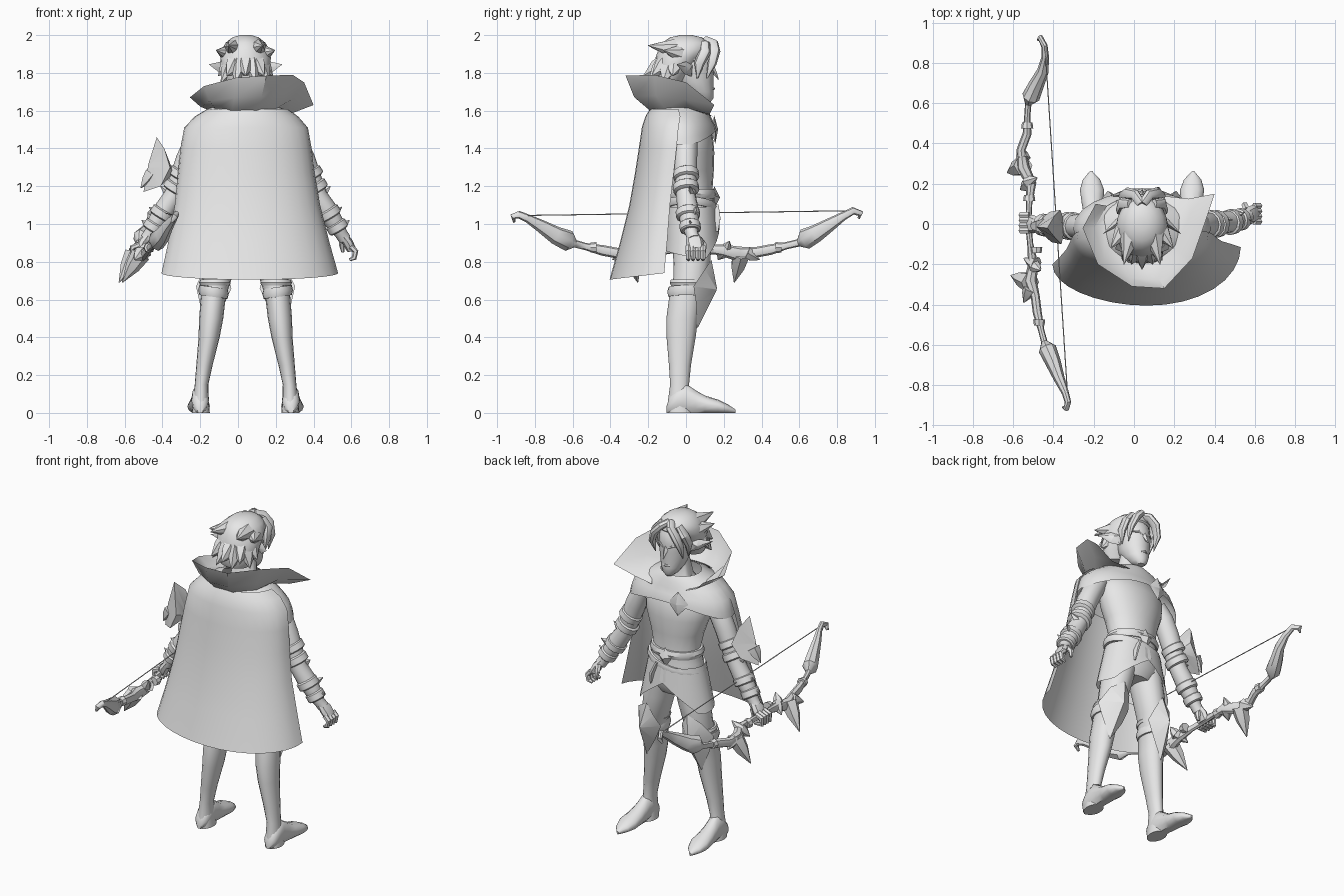
import bpy, bmesh, math
from mathutils import Vector as V

CX = 0.04                       # mirror line of the body
GREY = bpy.data.materials.new("plain grey")
GREY.diffuse_color = (0.8, 0.8, 0.8, 1)


def skin(name, rings, wrap=True, caps=True, loop=False):
    """Join rows of points into a surface."""
    bm = bmesh.new()
    rows = [[bm.verts.new(p) for p in r] for r in rings]
    n = len(rows[0])
    pairs = list(zip(rows, rows[1:])) + ([(rows[-1], rows[0])] if loop else [])
    for a, b in pairs:
        for i in range(n if wrap else n - 1):
            j = (i + 1) % n
            bm.faces.new((a[i], a[j], b[j], b[i]))
    if wrap and caps and not loop:
        bm.faces.new(rows[0])
        bm.faces.new(rows[-1])
    bmesh.ops.recalc_face_normals(bm, faces=bm.faces)
    me = bpy.data.meshes.new(name)
    bm.to_mesh(me)
    bm.free()
    me.materials.append(GREY)
    ob = bpy.data.objects.new(name, me)
    bpy.context.collection.objects.link(ob)
    return ob


def loft(name, secs, n=16, caps=True):
    """Stack of ellipses: z, centre x, centre y, radius x, radius y."""
    turn = [2 * math.pi * i / n for i in range(n)]
    return skin(name, [[(x + rx * math.cos(a), y + ry * math.sin(a), z) for a in turn]
                       for z, x, y, rx, ry in secs], caps=caps)


def tube(name, pts, radii, n=8, flat=1.0):
    """Round or flattened tube along a path."""
    pts = [V(p) for p in pts]
    d = (pts[-1] - pts[0]).normalized()
    ref = V((0, 1, 0)) if abs(d.z) > 0.65 else V((0, 0, 1))
    rings = []
    for i, p in enumerate(pts):
        t = (pts[min(i + 1, len(pts) - 1)] - pts[max(i - 1, 0)]).normalized()
        u = t.cross(ref).normalized()
        w = u.cross(t)
        rings.append([p + radii[i] * (u * math.cos(k * 2 * math.pi / n) * flat
                                      + w * math.sin(k * 2 * math.pi / n)) for k in range(n)])
    return skin(name, rings)


def spike(name, base, tip, r, n=5, flat=1.0):
    b, t = V(base), V(tip)
    return tube(name, [b, b.lerp(t, .45), t], [r, r * .75, .002], n, flat)


def plate(name, outline, front, back):
    """Faceted plate with a raised middle."""
    return skin(name, [[V(front).lerp(V(p), .04) for p in outline], outline,
                       [V(back).lerp(V(p), .04) for p in outline]])


def band(name, c, rx, ry, r, h, tilt=0, lean=0):
    """Belt or ring around the body."""
    rings = []
    for i in range(20):
        a = 2 * math.pi * i / 20
        rings.append([(c[0] + (rx + r * math.cos(b)) * math.cos(a),
                       c[1] + (ry + r * math.cos(b)) * math.sin(a),
                       c[2] + h * math.sin(b) + tilt * math.cos(a) + lean * math.sin(a))
                      for b in [k * math.pi / 3 for k in range(6)]])
    return skin(name, rings, loop=True)


# torso and neck
loft("torso", [(.90, CX, .03, .12, .09), (.95, CX, .03, .17, .12), (1.02, CX, .03, .18, .13),
               (1.10, CX, .03, .162, .122), (1.18, CX, .03, .145, .11), (1.28, CX, .025, .168, .122),
               (1.38, CX, .02, .205, .13), (1.46, CX, .015, .215, .128), (1.52, CX, .005, .2, .112),
               (1.57, CX, 0, .15, .09), (1.62, CX, 0, .08, .07), (1.75, CX, .02, .06, .06)], 20)

# belts, buckle and hanging strap
band("waist_belt", (CX, .03, 1.16), .15, .114, .018, .028)
band("slung_belt", (CX, .03, 1.09), .172, .126, .014, .024, .035, -.01)
plate("buckle", [(CX - .05, .15, 1.15), (CX, .15, 1.2), (CX + .05, .15, 1.15), (CX, .15, 1.08)],
      (CX, .18, 1.14), (CX, .13, 1.14))
tube("belt_tail", [(.09, .155, 1.1), (.12, .16, 1.03), (.13, .16, .96)], [.02, .026, .012], 6, .5)

# hip skirt, open at the front and pointed at the outer thigh
for s, side in ((1, "right"), (-1, "left")):
    rows = []
    for f in (0, .35, .7, 1):
        row = []
        for i in range(13):
            q = i / 12
            a = math.radians(95 - 185 * q)
            hem = 1.0 - .19 * min(1, q / .36) + .06 * max(0, (q - .36) / .64)
            row.append((CX + s * (.178 + .062 * f) * math.cos(a),
                        .03 + (.134 + .014 * f) * math.sin(a), 1.09 + (hem - 1.09) * f))
        rows.append(row)
    skin("hip_skirt_" + side, rows, wrap=False)

# legs, boots and knee armour
for s, side in ((1, "right"), (-1, "left")):
    def X(d):
        return CX + s * d
    loft("leg_" + side, [(z, X(d), y, rx, ry) for z, d, y, rx, ry in (
        (.98, .09, .03, .09, .11), (.85, .12, .032, .09, .1), (.72, .148, .028, .078, .094),
        (.62, .17, .0, .066, .088), (.5, .182, -.02, .064, .084), (.4, .193, -.026, .056, .077),
        (.25, .218, -.032, .043, .058), (.15, .233, -.034, .036, .05), (.06, .237, -.034, .042, .062),
        (0, .237, -.03, .048, .07))])
    foot = [(-.102, .016, .04), (-.085, .038, .09), (-.05, .046, .13), (.0, .046, .155), (.05, .047, .12),
            (.1, .054, .092), (.17, .06, .07), (.22, .043, .046), (.262, .006, .018)]
    skin("boot_" + side, [[(X(.24 + .05 * max(0, y)) + rx * math.cos(a), y,
                            max(0, h / 2 + h * .62 * math.sin(a)) if math.sin(a) < 0 else h / 2 + h / 2 * math.sin(a))
                           for a in [k * math.pi / 6 for k in range(12)]] for y, rx, h in foot])
    band("knee_band_" + side, (X(.17), .0, .64), .068, .086, .013, .03, s * .01)
    band("boot_cuff_" + side, (X(.162), .01, .69), .072, .084, .012, .018)
    plate("knee_guard_" + side,
          [(X(.14), .135, .81), (X(.1), .125, .74), (X(.075), .085, .66), (X(.12), .08, .56), (X(.19), .06, .445),
           (X(.24), .055, .57), (X(.262), .04, .67), (X(.22), .1, .76)], (X(.17), .165, .655), (X(.17), .05, .655))

# arms with cuffs
arm = [(.22, 0, 1.5, .05), (.265, 0, 1.43, .062), (.308, -.003, 1.34, .062), (.352, 0, 1.22, .057),
       (.38, 0, 1.15, .052), (.425, .01, 1.08, .056), (.475, .02, 1.0, .048), (.505, .03, .95, .034),
       (.525, .04, .92, .034)]
cuffs = [(.342, 0, 1.26, .069), (.367, 0, 1.19, .069), (.44, .01, 1.055, .064), (.485, .022, .985, .056)]
axis = V((.16, .03, -.27)).normalized()
for s, side in ((1, "right"), (-1, "left")):
    def P(d, y, z):
        return V((CX + s * d, y if s > 0 else y * .2 - .01, z))
    tube("arm_" + side, [P(*p[:3]) for p in arm], [p[3] for p in arm], 12)
    ax = V((axis.x * s, axis.y, axis.z))
    for i, (d, y, z, r) in enumerate(cuffs):
        c = P(d, y, z)
        tube(f"cuff_{side}_{i}", [c - ax * .025, c - ax * .018, c + ax * .018, c + ax * .025],
             [r * .85, r, r, r * .85], 12)
    # fins on the forearm guard
    for i, (d, z) in enumerate(((.40, 1.2), (.46, 1.09), (.5, 1.02))):
        spike(f"forearm_fin_{side}_{i}", P(d, .03, z - .04), P(d + .05, .06 if i == 1 else .02, z), .026, 4, .6)
    # hand
    tube("palm_" + side, [P(.515, .035, .94), P(.54, .045, .905), P(.56, .055, .865)],
         [.034, .046, .042], 8, .6)
    for k in range(4):
        y = .012 + .026 * k
        bend = [(.557, .88), (.582, .855), (.575, .82), (.55, .81)] if s > 0 else \
               [(.56, .89), (.6, .875), (.6, .835), (.55, .83)]
        tube(f"finger_{side}_{k}", [(CX + s * d, y if s > 0 else y - .045, z) for d, z in bend],
             [.016, .016, .014, .008], 6)
    tube("thumb_" + side, [P(.52, .07, .92), P(.51, .095, .89), P(.515, .1, .85)], [.018, .016, .008], 6)

# leaf shaped guard on the bow arm
plate("arm_guard", [(-.43, -.02, 1.46), (-.395, .04, 1.4), (-.365, .07, 1.3), (-.42, .06, 1.22),
                    (-.5, -.01, 1.17), (-.41, -.09, 1.2), (-.36, -.1, 1.3), (-.39, -.07, 1.4)],
      (-.48, -.015, 1.3), (-.34, -.01, 1.27))
spike("arm_guard_tip", (-.46, -.01, 1.27), (-.515, -.01, 1.19), .04, 5)

# shoulder mantle, its front hem rising to the clasp
mantle = loft("mantle", [(1.64, CX, -.01, .12, .11), (1.61, CX, -.03, .2, .15), (1.57, CX, -.03, .262, .16),
                         (1.52, CX, -.025, .314, .17), (1.46, CX, -.02, .334, .178), (1.42, CX, -.02, .342, .182)],
              24, caps=False)
for v in mantle.data.vertices:
    if v.co.y > 0 and v.co.z < 1.55:
        v.co.z += (1.57 - v.co.z) * .5 * (v.co.y / .162) ** 2

# clasp
plate("clasp", [(-.05, .15, 1.575), (-.115, .135, 1.5), (-.05, .155, 1.425), (.015, .155, 1.5)],
      (-.05, .17, 1.5), (-.05, .13, 1.5))

# cape: z, left x, right x, left y, right y, back y
rows = []
for z, xl, xr, yl, yr, yb in ((1.61, -.16, .26, -.04, -.04, -.19), (1.57, -.228, .318, -.03, -.03, -.215),
                              (1.51, -.285, .37, -.04, -.04, -.234),
                              (1.4, -.305, .39, -.06, -.05, -.25), (1.27, -.318, .405, -.09, -.065, -.27),
                              (1.1, -.335, .435, -.125, -.085, -.3), (.9, -.37, .485, -.165, -.1, -.35),
                              (.74, -.405, .53, -.2, -.115, -.405)):
    row = []
    for i in range(17):
        a = math.pi * (i / 16 - .5)
        q = (math.sin(a) + 1) / 2
        ye = yl + (yr - yl) * q
        drop = .035 * math.cos(a) if z < .8 else 0
        row.append((xl + (xr - xl) * q, ye + (yb - ye) * math.cos(a), z - drop))
    rows.append(row)
skin("cape", rows, wrap=False)

# standing collar, flaring outward
top = [(-.19, .1, 1.65), (-.255, -.02, 1.67), (-.18, -.2, 1.73), (-.01, -.31, 1.775),
       (.15, -.32, 1.785), (.29, -.17, 1.79), (.35, 0, 1.75), (.4, .15, 1.63)]
low = [(-.08, .12, 1.58), (-.14, .02, 1.61), (-.12, -.11, 1.61), (-.03, -.19, 1.6),
       (.1, -.19, 1.6), (.2, -.11, 1.61), (.22, .02, 1.61), (.14, .14, 1.57)]
mid = [V(a).lerp(V(b), .5) + V((0, -.02, -.02)) for a, b in zip(low, top)]
skin("collar", [low, mid, top], wrap=False)

# head, nose, mouth
loft("head", [(1.645, CX, .105, .022, .025), (1.665, CX, .09, .045, .055), (1.70, CX, .07, .066, .075),
              (1.75, CX, .05, .082, .095), (1.80, CX, .042, .09, .105), (1.85, CX, .037, .094, .11),
              (1.90, CX, .03, .094, .11), (1.95, CX, .015, .075, .09)])
spike("nose", (CX, .135, 1.83), (CX, .172, 1.765), .016, 4)
tube("mouth", [(CX - .025, .137, 1.715), (CX, .146, 1.717), (CX + .025, .137, 1.715)], [.004, .008, .004], 6)

# hair cap
loft("hair", [(2.0, CX, .0, .03, .03), (1.988, CX, .0, .07, .085), (1.96, CX, 0, .105, .125),
              (1.925, CX, -.005, .125, .14), (1.88, CX, -.035, .134, .127), (1.82, CX, -.065, .13, .105),
              (1.77, CX, -.085, .115, .085), (1.73, CX, -.09, .09, .065)], 20)

# broad ragged locks round the back of the head
for i in range(9):
    a = math.radians(184 + 21.5 * i)
    c, d = math.cos(a), math.sin(a)
    spike(f"back_lock_{i}", (CX + .075 * c, -.055 + .055 * d, 1.855),
          (CX + .145 * c, -.06 + (.15 if i % 2 else .165) * d, 1.745 if i % 2 else 1.785), .062, 6, .8)

# side hair, ears and fringe
for s, side in ((1, "right"), (-1, "left")):
    def Q(d, y, z):
        return (CX + s * d, y, z)
    spike("tuft_high_" + side, Q(.035, .04, 1.915), Q(.09, -.2, 1.945), .07, 7)
    spike("tuft_side_" + side, Q(.05, .02, 1.89), Q(.155, -.12, 1.92), .06, 7)
    plate("ear_" + side, [Q(.085, .03, 1.78), Q(.09, .035, 1.84), Q(.13, .0, 1.86), Q(.195, -.05, 1.845),
                          Q(.13, -.01, 1.795)], Q(.13, .025, 1.825), Q(.115, -.01, 1.825))
    tube("fringe_" + side, [Q(.005, .1, 1.975), Q(.035, .145, 1.955), Q(.072, .152, 1.915), Q(.098, .138, 1.85),
                            Q(.095, .11, 1.77)], [.024, .028, .03, .024, .003], 8, .8)
    tube("temple_lock_" + side, [Q(.06, .1, 1.96), Q(.1, .1, 1.91), Q(.11, .07, 1.85), Q(.1, .06, 1.77)],
         [.024, .032, .028, .003], 8, .7)
    tube("brow_" + side, [Q(.015, .143, 1.825), Q(.04, .137, 1.84), Q(.07, .117, 1.84)], [.004, .008, .004], 6)

# bow stave: x, y, z, radius
stave = [(-.475, .915, 1.03, .008), (-.465, .925, 1.055, .018), (-.445, .885, 1.07, .02), (-.44, .83, 1.04, .023),
         (-.452, .76, .995, .036), (-.485, .69, .95, .048), (-.512, .63, .92, .056), (-.525, .595, .9, .02),
         (-.53, .53, .885, .019), (-.53, .45, .865, .028), (-.56, .37, .85, .028), (-.55, .28, .84, .04),
         (-.51, .2, .86, .032), (-.52, .1, .87, .019), (-.525, 0, .87, .019), (-.515, -.1, .86, .019),
         (-.5, -.2, .84, .032), (-.515, -.28, .83, .04), (-.49, -.36, .845, .028), (-.48, -.44, .86, .028),
         (-.46, -.53, .88, .019), (-.445, -.585, .895, .02), (-.43, -.62, .91, .056), (-.4, -.69, .94, .048),
         (-.37, -.77, .99, .034), (-.34, -.84, 1.03, .022), (-.328, -.885, 1.05, .02), (-.335, -.915, 1.04, .018),
         (-.35, -.91, 1.01, .008)]
tube("bow_stave", [p[:3] for p in stave], [p[3] for p in stave], 8, .8)
tube("bowstring", [(-.44, .86, 1.07), (-.328, -.87, 1.045)], [.003, .003], 5)

# thorns and collars on both limbs
for s, side, dx in ((1, "front", 0), (-1, "rear", .035)):
    for i, (b, t, r) in enumerate((
            ((-.55, .29, .84), (-.63, .255, .69), .052), ((-.52, .2, .86), (-.565, .17, .81), .038),
            ((-.55, .32, .845), (-.565, .39, .81), .038), ((-.53, .21, .86), (-.48, .23, .91), .032))):
        spike(f"bow_thorn_{side}_{i}", (b[0] + dx, s * b[1], b[2]), (t[0] + dx * .5, s * t[1], t[2]), r, 6)
    for i, (x, y, z) in enumerate(((-.52, .13, .865), (-.53, .49, .875))):
        tube(f"bow_ring_{side}_{i}", [(x + dx * (1 + i * .7), s * (y - .015), z), (x + dx * (1 + i * .7), s * (y + .015), z)],
             [.03, .026], 8)

# smooth shading with crisp edges
for ob in bpy.context.scene.objects:
    ob.select_set(True)
    bpy.context.view_layer.objects.active = ob
bpy.ops.object.shade_smooth_by_angle(angle=math.radians(40))
